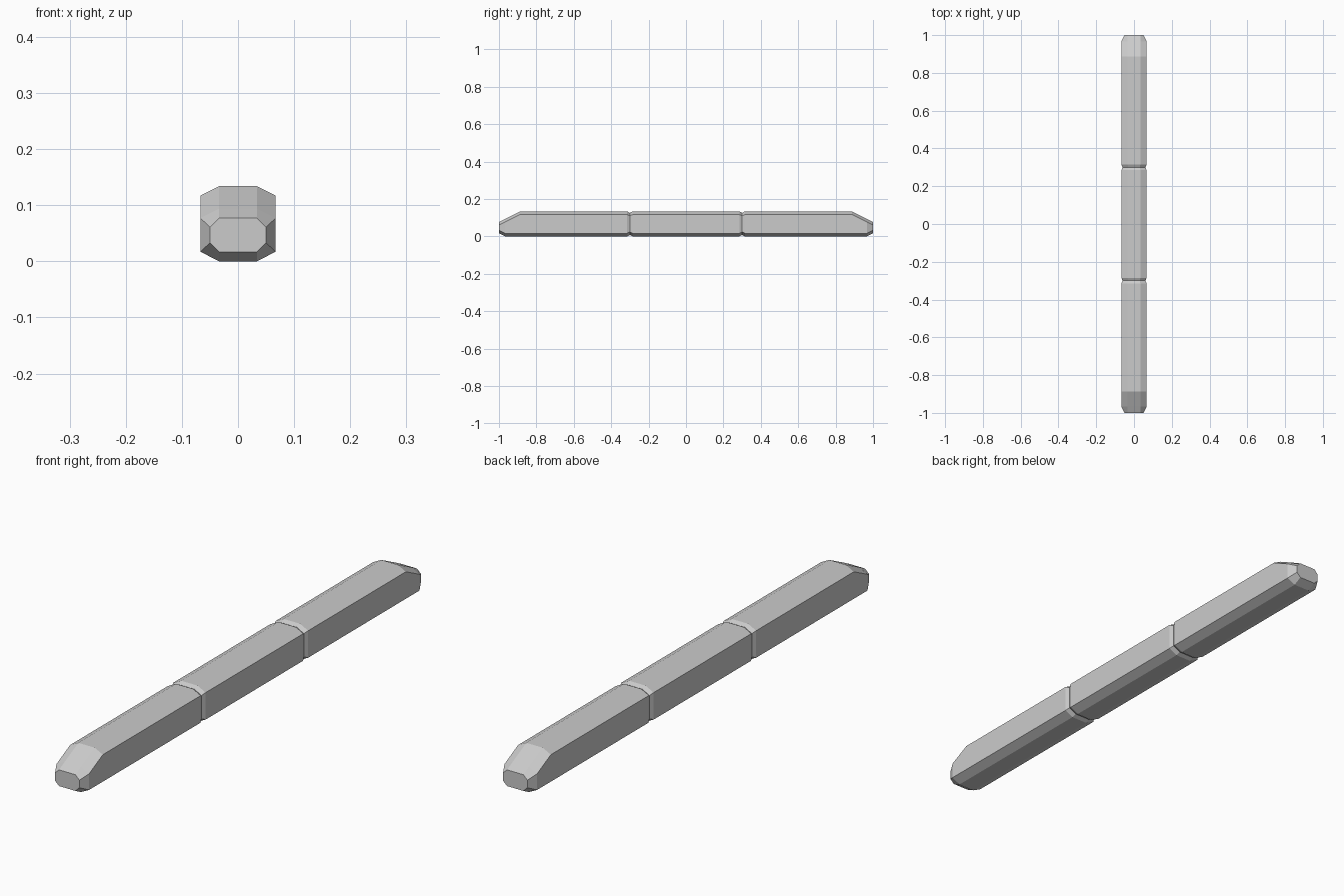
import bpy, bmesh

if "Cube" in bpy.data.objects:
    bpy.data.objects.remove(bpy.data.objects["Cube"])


def section(y, half_w, flat, z0, z1, cut):
    # Octagonal cross-section with chamfered corners
    return [(flat, y, z0), (half_w, y, z0 + cut), (half_w, y, z1 - cut), (flat, y, z1),
            (-flat, y, z1), (-half_w, y, z1 - cut), (-half_w, y, z0 + cut), (-flat, y, z0)]


def full(y):
    return section(y, 0.067, 0.0335, 0, 0.134, 0.017)


def joint(y):
    return section(y, 0.06, 0.031, 0.008, 0.126, 0.016)


def loft(name, sections):
    bm = bmesh.new()
    rings = [[bm.verts.new(p) for p in s] for s in sections]
    for a, b in zip(rings, rings[1:]):
        for i in range(8):
            j = (i + 1) % 8
            bm.faces.new((a[i], a[j], b[j], b[i]))
    bm.faces.new(rings[0])
    bm.faces.new(rings[-1])
    bmesh.ops.recalc_face_normals(bm, faces=bm.faces)
    mesh = bpy.data.meshes.new(name)
    bm.to_mesh(mesh)
    bm.free()
    bpy.context.collection.objects.link(bpy.data.objects.new(name, mesh))


# Middle car, bevelled at both joints
loft("middle_car", [joint(-0.3), full(-0.285), full(0.285), joint(0.3)])

# End cars with sloped noses, mirrored front to back
for name, s in (("front_car", -1), ("rear_car", 1)):
    loft(name, [joint(0.3 * s), full(0.315 * s), full(0.887 * s),
                section(0.967 * s, 0.067, 0.0335, 0, 0.094, 0.017),
                section(1.0 * s, 0.05, 0.0335, 0.017, 0.077, 0.016)])
